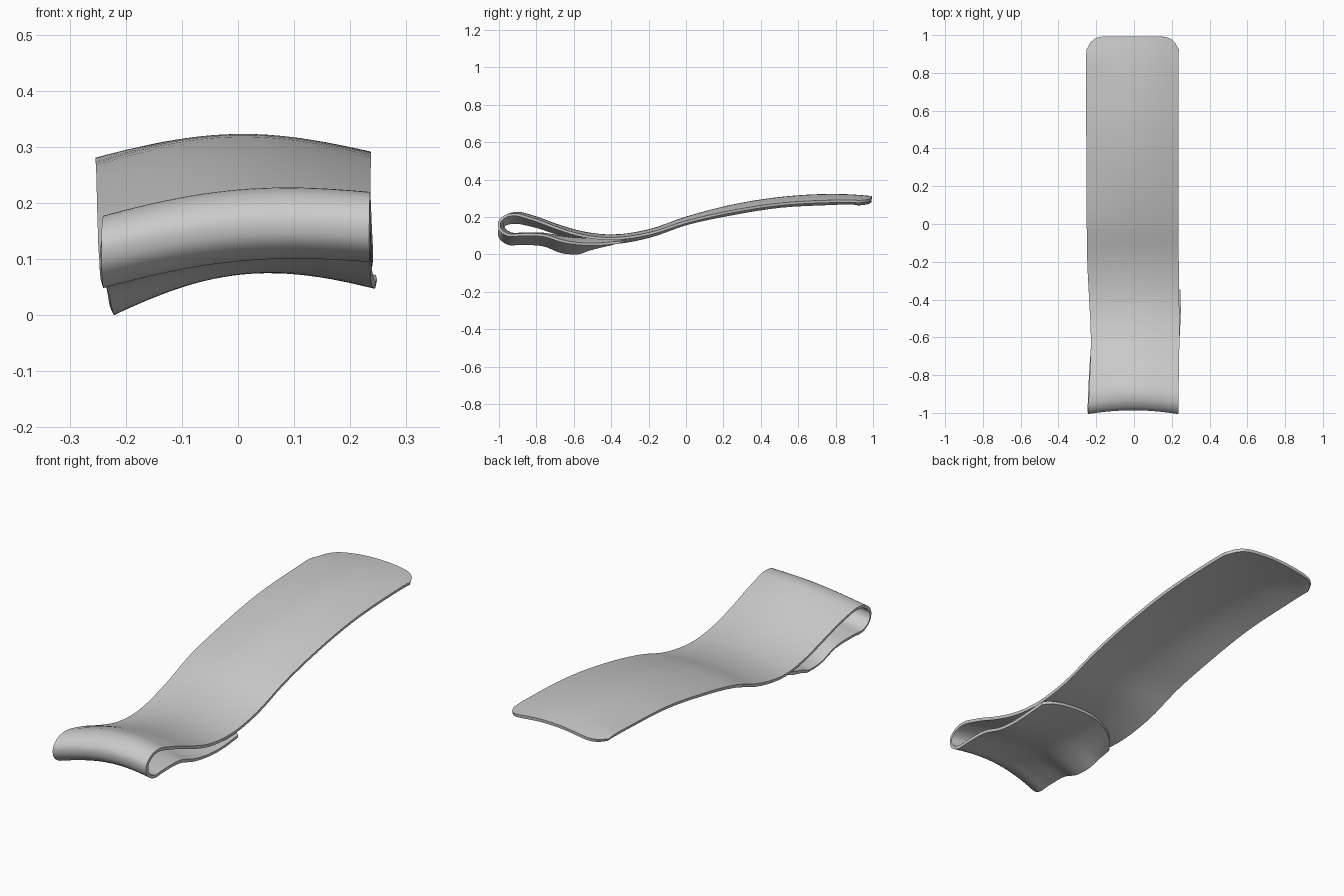
import bpy, bmesh
from mathutils import Vector

if "Cube" in bpy.data.objects:
    bpy.data.objects.remove(bpy.data.objects["Cube"])

# Stations along the strip: y, z left, z centre, z right, x left, x right
STATIONS = [
    (0.993, .270, .307, .284, -.248, .235), (0.90, .276, .315, .287, -.252, .235),
    (0.75, .272, .318, .285, -.252, .235), (0.50, .258, .302, .270, -.251, .235),
    (0.25, .219, .262, .232, -.250, .235), (0.00, .165, .197, .175, -.249, .235),
    (-0.20, .097, .129, .112, -.246, .236), (-0.40, .064, .101, .086, -.236, .238),
    (-0.55, .077, .117, .101, -.228, .240), (-0.70, .118, .160, .146, -.228, .238),
    (-0.82, .158, .202, .193, -.234, .236), (-0.90, .173, .219, .215, -.238, .235),
    (-0.945, .163, .208, .206, -.241, .235), (-0.978, .130, .175, .174, -.244, .235),
    (-0.974, .093, .137, .136, -.245, .235), (-0.935, .062, .109, .108, -.243, .236),
    (-0.86, .060, .108, .108, -.240, .236), (-0.76, .052, .106, .104, -.234, .236),
    (-0.66, .014, .090, .073, -.226, .238), (-0.58, .009, .083, .060, -.224, .241),
    (-0.46, .027, .084, .057, -.226, .246), (-0.32, .048, .092, .067, -.230, .245),
]
ACROSS = 24
STEPS = 4
THICK = 0.014


def smooth_rows(rows, steps):
    """Hermite interpolation spaced by distance along the centre line."""
    pts = [Vector(r) for r in rows]
    t = [0.0]
    for a, b in zip(pts, pts[1:]):
        t.append(t[-1] + max(((b[0] - a[0])**2 + (b[2] - a[2])**2)**0.5, 1e-4))
    n = len(pts)
    tan = []
    for i in range(n):
        if 0 < i < n - 1:
            h0, h1 = t[i] - t[i-1], t[i+1] - t[i]
            d0, d1 = (pts[i] - pts[i-1]) / h0, (pts[i+1] - pts[i]) / h1
            tan.append((d0 * h1 + d1 * h0) / (h0 + h1))
        else:
            j = min(i, n - 2)
            tan.append((pts[j+1] - pts[j]) / (t[j+1] - t[j]))
    out = []
    for i in range(n - 1):
        h = t[i+1] - t[i]
        for k in range(steps):
            s = k / steps
            out.append(pts[i] * (2*s**3 - 3*s*s + 1) + tan[i] * (h * (s**3 - 2*s*s + s))
                       + pts[i+1] * (3*s*s - 2*s**3) + tan[i+1] * (h * (s**3 - s*s)))
    return out + [pts[-1]]


# Folded strip: a middle surface arched across its width
rows = smooth_rows(STATIONS, STEPS)
bm = bmesh.new()
grid = []
for i, (y, zl, zc, zr, xl, xr) in enumerate(rows):
    line = []
    for j in range(ACROSS + 1):
        u = 2 * j / ACROSS - 1
        x = (xl + xr) / 2 + u * (xr - xl) / 2
        arch = 1.15 * u * u - 0.15 * u**4
        z = zc + (zr - zl) / 2 * u + ((zl + zr) / 2 - zc) * arch
        # rounded corners at the free upper end
        f = max(0.0, (y - 0.88) / 0.113)
        yy = y - 0.07 * f * abs(u)**9
        # fold bows forward at its sides
        if y < -0.75:
            yy -= 0.02 * min(1, (-0.75 - y) / 0.15) * u * u
        # slanted, rounded free end of the lower flap
        if i > len(rows) - 2 * STEPS - 1:
            g = (i - (len(rows) - 2 * STEPS - 1)) / (2 * STEPS)
            yy -= g * (0.10 * max(0, -u)**2 + 0.03 * abs(u)**8)
        line.append(bm.verts.new((x, yy, z)))
    grid.append(line)
for a, b in zip(grid, grid[1:]):
    for j in range(ACROSS):
        bm.faces.new((a[j], b[j], b[j+1], a[j+1]))
bmesh.ops.recalc_face_normals(bm, faces=bm.faces)
mesh = bpy.data.meshes.new("folded_strip")
bm.to_mesh(mesh)
bm.free()
strip = bpy.data.objects.new("folded_strip", mesh)
bpy.context.collection.objects.link(strip)

# Strip thickness
solid = strip.modifiers.new("thickness", 'SOLIDIFY')
solid.thickness = THICK
solid.offset = 0

bpy.context.view_layer.objects.active = strip
strip.select_set(True)
bpy.ops.object.modifier_apply(modifier=solid.name)
bpy.ops.object.shade_smooth_by_angle(angle=0.7)

# Rest on the floor
low = min(v.co.z for v in strip.data.vertices)
for v in strip.data.vertices:
    v.co.z -= low
